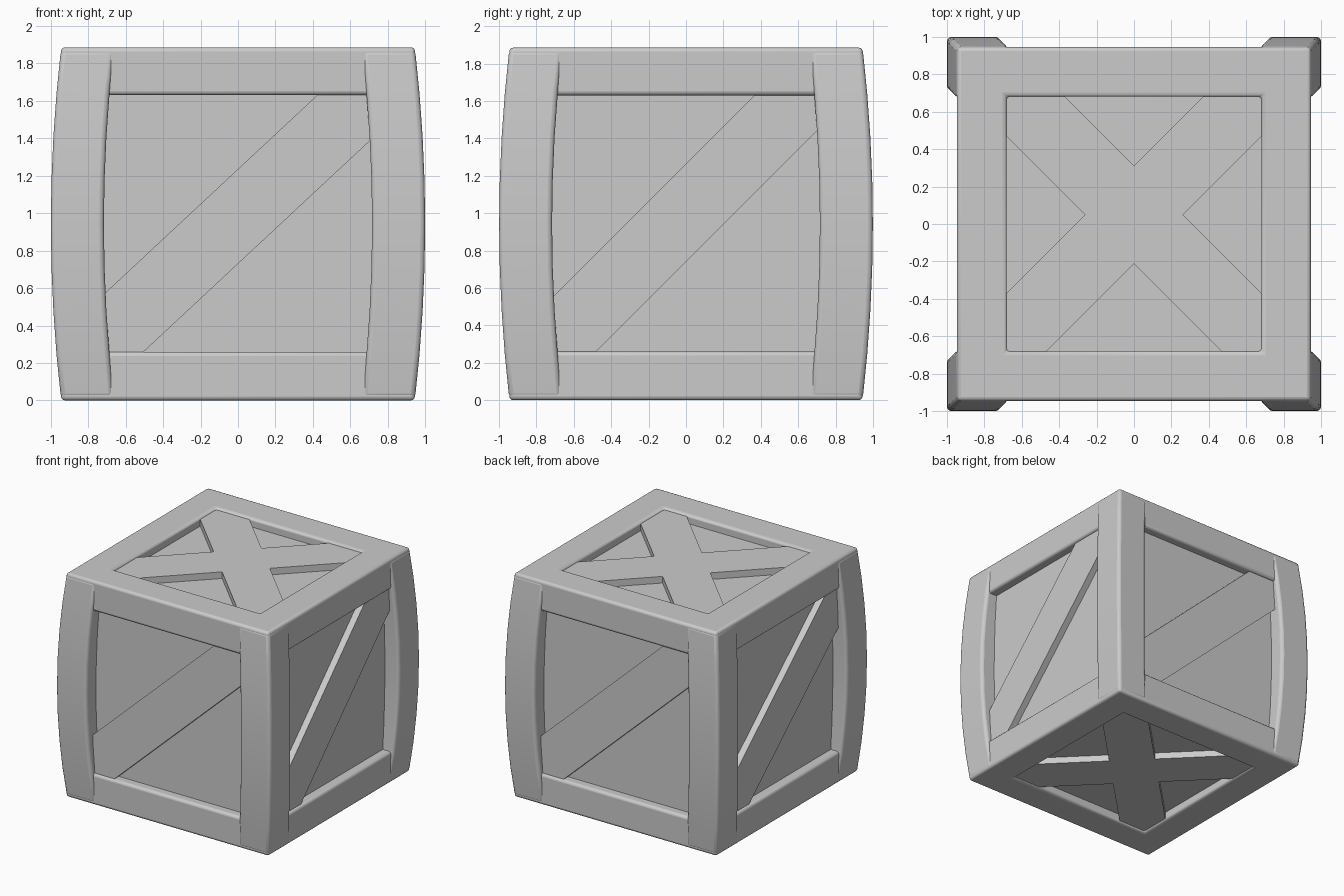
import bpy, bmesh
from math import radians, pi
from mathutils import Matrix, Vector

if "Cube" in bpy.data.objects:
    bpy.data.objects.remove(bpy.data.objects["Cube"])

R = 0.945          # half width of the crate at top and bottom
H = 1.885          # total height
MID = H / 2
CENTRE = Matrix.Translation((0, 0, MID))


def finish(name, bm, bevel=0.0, smooth=False):
    bmesh.ops.recalc_face_normals(bm, faces=bm.faces)
    mesh = bpy.data.meshes.new(name)
    bm.to_mesh(mesh)
    bm.free()
    ob = bpy.data.objects.new(name, mesh)
    bpy.context.collection.objects.link(ob)
    if bevel:
        m = ob.modifiers.new("soft_edges", 'BEVEL')
        m.width = bevel
        m.segments = 3
        m.limit_method = 'ANGLE'
        m.angle_limit = radians(40)
    if smooth:
        bpy.ops.object.select_all(action='DESELECT')
        ob.select_set(True)
        bpy.context.view_layer.objects.active = ob
        bpy.ops.object.shade_smooth_by_angle(angle=radians(40))
    return ob


def square(h, z):
    return [(-h, -h, z), (h, -h, z), (h, h, z), (-h, h, z)]


# Square rail rings, top and bottom
def ring(name, z0, z1, inner=0.68):
    bm = bmesh.new()
    loops = [[bm.verts.new(p) for p in square(h, z)]
             for h, z in ((R, z0), (R, z1), (inner, z1), (inner, z0))]
    for a, b in zip(loops, loops[1:] + loops[:1]):
        for i in range(4):
            j = (i + 1) % 4
            bm.faces.new((a[i], a[j], b[j], b[i]))
    finish(name, bm, 0.022, True)


ring("bottom_rails", 0.0, 0.26)
ring("top_rails", 1.63, H)


# Corner posts that bow outward at mid height
def post(name, sx, sy, steps=8):
    bm = bmesh.new()
    loops = []
    for k in range(steps + 1):
        z = 0.012 + (H - 0.024) * k / steps
        t = (z - MID) / MID
        o = R - 0.001 + 0.055 * (1 - t * t)
        i = o - 0.283
        loops.append([bm.verts.new((sx * x, sy * y, z))
                      for x, y in ((i, i), (o, i), (o, o), (i, o))])
    for a, b in zip(loops, loops[1:]):
        for i in range(4):
            j = (i + 1) % 4
            bm.faces.new((a[i], a[j], b[j], b[i]))
    bm.faces.new(loops[0])
    bm.faces.new(loops[-1])
    finish(name, bm, 0.025, True)


for sx, side in ((-1, "left"), (1, "right")):
    for sy, end in ((-1, "front"), (1, "back")):
        post(f"{end}_{side}_post", sx, sy)

# Recessed panels as one inner box
bm = bmesh.new()
bmesh.ops.create_cube(bm, size=2 * 0.868, matrix=CENTRE)
finish("inner_panels", bm)


# Diagonal boards: local x right, y up, z outward from the crate centre
def brace(name, frame, angle, offset, width=0.37, out=0.924, thick=0.07):
    bm = bmesh.new()
    bmesh.ops.create_cube(bm, size=1, matrix=(
        Matrix.Translation((0, offset, out - thick / 2))
        @ Matrix.Rotation(radians(angle), 4, 'Z')
        @ Matrix.Diagonal((3.5, width, thick, 1))))
    # trim the ends so they stay inside the frame
    for n in ((1, 0, 0), (-1, 0, 0), (0, 1, 0), (0, -1, 0)):
        bmesh.ops.bisect_plane(bm, geom=bm.verts[:] + bm.edges[:] + bm.faces[:],
                               plane_co=Vector(n) * 0.83, plane_no=n,
                               clear_outer=True)
        bmesh.ops.holes_fill(bm, edges=bm.edges[:])
    bm.transform(CENTRE @ frame)
    finish(name, bm)


UPRIGHT = Matrix.Rotation(pi / 2, 4, 'X')
for i, (name, angle, offset) in enumerate((("front", 43, 0.04), ("right", 45, 0.06),
                                           ("back", 43, 0.03), ("left", 41, -0.02))):
    brace(name + "_brace", Matrix.Rotation(i * pi / 2, 4, 'Z') @ UPRIGHT, angle, offset)

# Crossed boards on the lid and the underside
for angle, tag in ((45, "a"), (-45, "b")):
    brace("top_brace_" + tag, Matrix.Identity(4), angle, 0.05)
    brace("bottom_brace_" + tag, Matrix.Rotation(pi, 4, 'X'), angle, 0.0)
